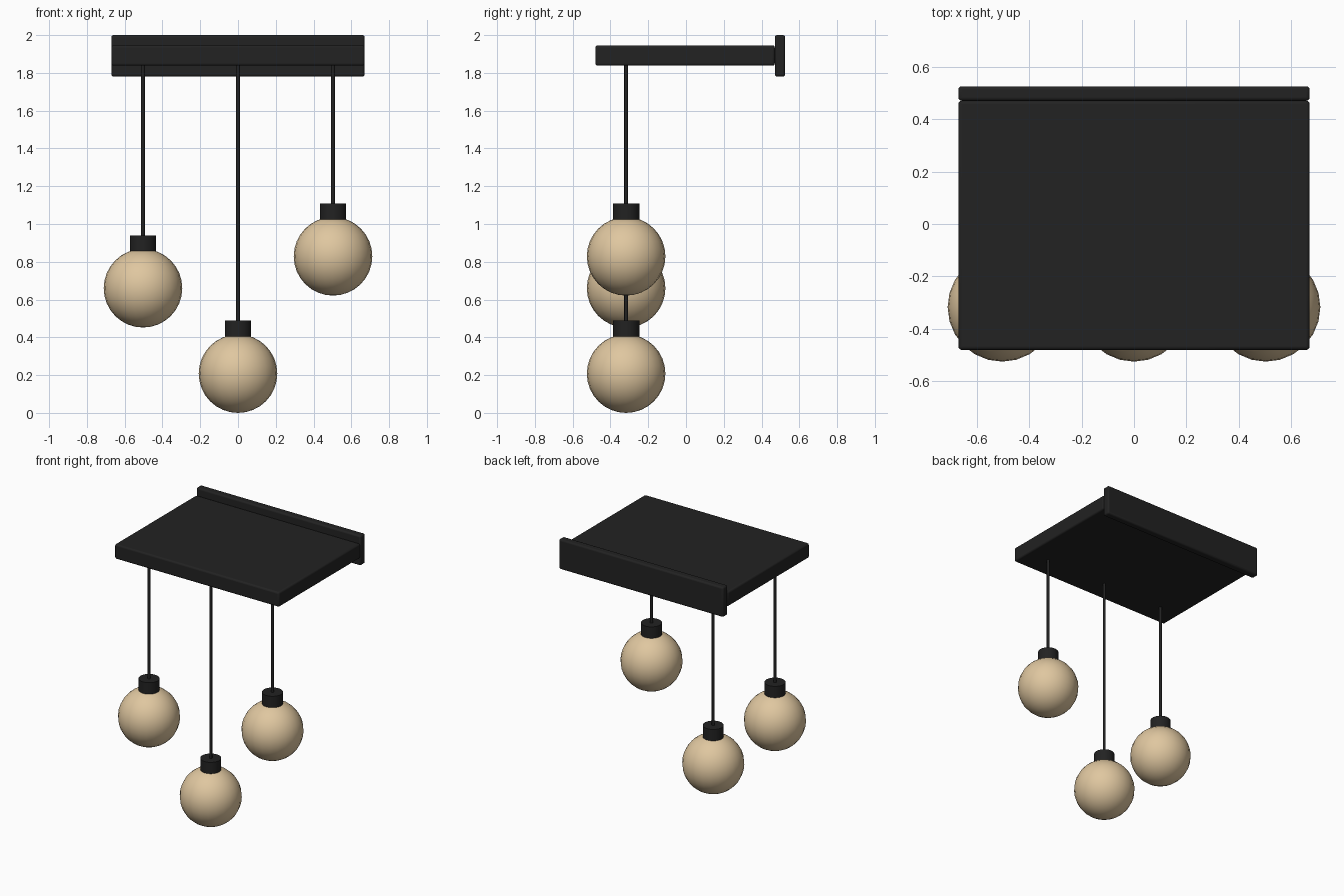
import bpy
import math

if "Cube" in bpy.data.objects:
    bpy.data.objects.remove(bpy.data.objects["Cube"])


def make_material(name, rgb):
    mat = bpy.data.materials.new(name)
    mat.diffuse_color = (*rgb, 1.0)
    mat.use_nodes = True
    mat.node_tree.nodes["Principled BSDF"].inputs["Base Color"].default_value = mat.diffuse_color
    return mat


BLACK = make_material("matte black", (0.016, 0.016, 0.016))
CREAM = make_material("warm cream glass", (0.74, 0.57, 0.35))


def finish(obj, name, mat):
    obj.name = name
    obj.data.materials.append(mat)
    bpy.ops.object.shade_smooth_by_angle(angle=math.radians(35))
    return obj


def rounded_box(name, lo, hi, radius):
    center = [(a + b) / 2 for a, b in zip(lo, hi)]
    bpy.ops.mesh.primitive_cube_add(size=1, location=center)
    obj = bpy.context.object
    obj.scale = [b - a for a, b in zip(lo, hi)]
    bpy.ops.object.transform_apply(location=False, rotation=False, scale=True)
    bevel = obj.modifiers.new("soft edges", 'BEVEL')
    bevel.width = radius
    bevel.segments = 3
    return finish(obj, name, BLACK)


def rod(name, x, y, z0, z1, radius, sides):
    bpy.ops.mesh.primitive_cylinder_add(vertices=sides, radius=radius, depth=z1 - z0,
                                        location=(x, y, (z0 + z1) / 2))
    return finish(bpy.context.object, name, BLACK)


# Shelf and the wall plate behind it
rounded_box("shelf", (-0.67, -0.48, 1.838), (0.67, 0.47, 1.946), 0.012)
rounded_box("wall_plate", (-0.67, 0.47, 1.78), (0.67, 0.525, 2.0), 0.012)

# Three pendants: cord, cap and globe
PENDANT_Y = -0.317
GLOBE_RADIUS = 0.208
for side, x, z in (("left", -0.503, 0.66), ("middle", 0.0, 0.208), ("right", 0.503, 0.829)):
    rod(side + "_cord", x, PENDANT_Y, z + 0.27, 1.845, 0.01, 12)
    rod(side + "_cap", x, PENDANT_Y, z + 0.196, z + 0.28, 0.07, 32)
    bpy.ops.mesh.primitive_uv_sphere_add(segments=24, ring_count=16, radius=GLOBE_RADIUS,
                                         location=(x, PENDANT_Y, z))
    finish(bpy.context.object, side + "_globe", CREAM)
